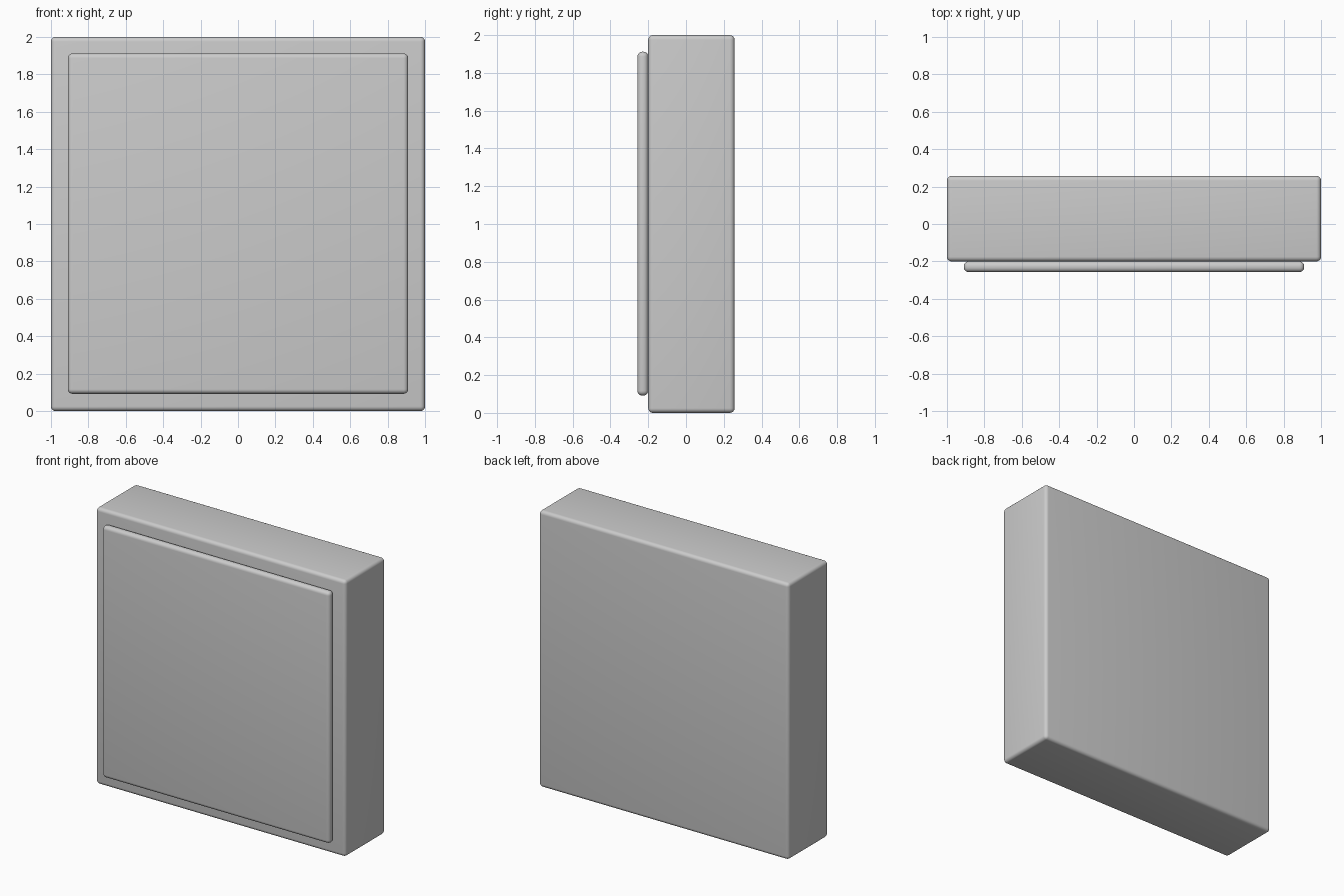
import bpy

if "Cube" in bpy.data.objects:
    bpy.data.objects.remove(bpy.data.objects["Cube"])


def rounded_box(name, lo, hi, radius, segments=5):
    """Box between two corners with rounded edges."""
    centre = [(a + b) / 2 for a, b in zip(lo, hi)]
    bpy.ops.mesh.primitive_cube_add(size=1, location=centre)
    obj = bpy.context.object
    obj.name = name
    obj.scale = [b - a for a, b in zip(lo, hi)]
    bpy.ops.object.transform_apply(location=False, rotation=False, scale=True)
    bevel = obj.modifiers.new("Bevel", 'BEVEL')
    bevel.width = radius
    bevel.segments = segments
    bpy.ops.object.modifier_apply(modifier=bevel.name)
    bpy.ops.object.shade_smooth_by_angle()
    return obj


# Main cabinet block
rounded_box("cabinet_body", (-1, -0.2, 0), (1, 0.257, 2), 0.025)

# Thin pillow-edged panel on the front
rounded_box("front_panel", (-0.91, -0.257, 0.092), (0.91, -0.2, 1.912), 0.025)
